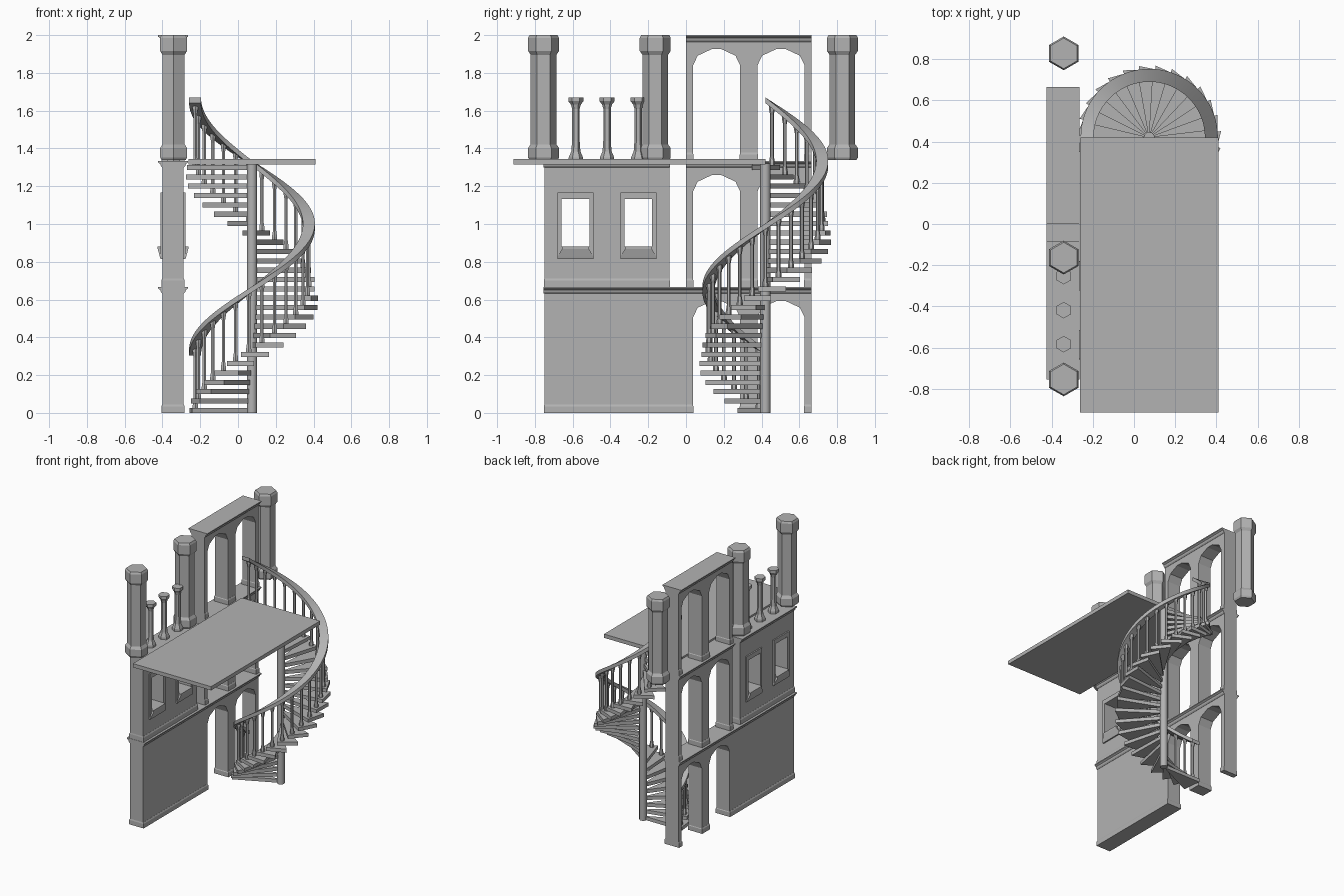
import bpy, bmesh, math

if "Cube" in bpy.data.objects:
    bpy.data.objects.remove(bpy.data.objects["Cube"])

stone = bpy.data.materials.new("stone_grey")
stone.diffuse_color = (0.45, 0.45, 0.45, 1)
stone.use_nodes = True
stone.node_tree.nodes["Principled BSDF"].inputs["Base Color"].default_value = stone.diffuse_color
WX = -0.344          # centre plane of the facade
HW = 0.056           # half thickness of the facade
F = 0.667            # storey height


def finish(name, bm):
    bmesh.ops.recalc_face_normals(bm, faces=bm.faces)
    me = bpy.data.meshes.new(name)
    bm.to_mesh(me)
    bm.free()
    me.materials.append(stone)
    ob = bpy.data.objects.new(name, me)
    bpy.context.collection.objects.link(ob)
    return ob


def add_loft(bm, rings):
    vs = [[bm.verts.new(p) for p in r] for r in rings]
    n = len(rings[0])
    for a, b in zip(vs, vs[1:]):
        for i in range(n):
            j = (i + 1) % n
            bm.faces.new((a[i], a[j], b[j], b[i]))
    bm.faces.new(vs[0][::-1])
    bm.faces.new(vs[-1])


def loft(name, rings):
    bm = bmesh.new()
    add_loft(bm, rings)
    return finish(name, bm)


def rect(x, y0, y1, hx, z, grow=0.0):
    return [(x - hx, y0 - grow, z), (x + hx, y0 - grow, z),
            (x + hx, y1 + grow, z), (x - hx, y1 + grow, z)]


def ngon(x, y, r, z, n=6, rot=math.pi / 2):
    return [(x + r * math.cos(rot + math.tau * i / n),
             y + r * math.sin(rot + math.tau * i / n), z) for i in range(n)]


def turned(name, x, y, profile, n=6):
    return loft(name, [ngon(x, y, r, z, n) for r, z in profile])


def grid_wall(name, ys, zs, half, holes):
    # slab made of cells, leaving out the window cells
    bm = bmesh.new()
    v = [[bm.verts.new((WX - half, y, z)) for z in zs] for y in ys]
    for i in range(len(ys) - 1):
        for j in range(len(zs) - 1):
            if (i, j) not in holes:
                bm.faces.new((v[i][j], v[i + 1][j], v[i + 1][j + 1], v[i][j + 1]))
    bmesh.ops.dissolve_limit(bm, angle_limit=0.01, verts=[], edges=[])
    ext = bmesh.ops.extrude_face_region(bm, geom=bm.faces[:], use_keep_orig=True)
    bmesh.ops.translate(bm, vec=(2 * half, 0, 0),
                        verts=[g for g in ext["geom"] if isinstance(g, bmesh.types.BMVert)])
    return finish(name, bm)


def cornice(name, y0, y1, ztop):
    prof = [(HW + 0.001, -0.036), (0.064, -0.028), (0.068, -0.016), (0.08, -0.008), (0.08, 0)]
    loft(name, [rect(WX, y0, y1, h, ztop + dz) for h, dz in prof])


def base_trim(name, y0, y1, z, grow=0.0):
    loft(name, [rect(WX, y0, y1, 0.062, z, grow), rect(WX, y0, y1, 0.062, z + 0.034, grow),
                rect(WX, y0, y1, HW + 0.001, z + 0.044, 0)])


# arcade: three storeys of double arches
L, R = 0.665, 0.125
for s in range(3):
    z0 = s * F
    out = [(0, z0)]
    for c in (0.162, 0.503):
        out += [(c - R, z0), (c - R, z0 + 0.505), (c - 0.8 * R, z0 + 0.557), (c - 0.2 * R, z0 + 0.592),
                (c + 0.2 * R, z0 + 0.592), (c + 0.8 * R, z0 + 0.557), (c + R, z0 + 0.505), (c + R, z0)]
    out += [(L, z0), (L, z0 + F - 0.002), (0, z0 + F - 0.002)]
    loft(f"arcade_{s}", [[(WX + k * HW, y, z) for y, z in out] for k in (-1, 1)])
    for i, (a, b) in enumerate(((0.006, 0.034), (0.29, 0.375), (0.631, L - 0.006))):
        base_trim(f"arcade_{s}_post_base_{i}", a, b, z0, 0.006)
    if s:
        cornice(f"arcade_cornice_{s}", 0, L, z0 + F - (0.001 if s == 2 else 0))

# ground floor wall
loft("ground_wall", [rect(WX, -0.75, 0.0, HW, z) for z in (0, F - 0.01)])
base_trim("ground_wall_base", -0.75, 0.0, 0, 0.003)
cornice("ground_cornice", -0.754, L, F)

# upper wall with two windows
wins = ((-0.68, -0.49), (-0.347, -0.157))
ys = [-0.75] + [y for a, b in wins for y in (a + 0.02, b - 0.02)] + [-0.088]
grid_wall("upper_wall", ys, [F, 0.88, 1.135, 2 * F - 0.01], HW, {(1, 1), (3, 1)})
base_trim("upper_wall_base", -0.75, -0.088, F, 0.002)
cornice("upper_cornice", -0.754, -0.085, 2 * F)
for i, (a, b) in enumerate(wins):
    grid_wall(f"window_frame_{i}", [a, a + 0.022, b - 0.022, b], [0.815, 0.882, 1.132, 1.167],
              0.066, {(1, 1)})
    # sloped sill brackets on both faces
    loft(f"window_sill_{i}", [rect(WX, a, b, 0.066, 0.815), rect(WX, a, b, 0.07, 0.828),
                              rect(WX, a + 0.024, b - 0.024, 0.081, 0.868),
                              rect(WX, a + 0.024, b - 0.024, 0.081, 0.882)])

# large hexagonal columns and small parapet balusters
Z2 = 1.345
for i, y in enumerate((-0.754, -0.163, 0.828)):
    turned(f"hex_column_{i}", WX + 0.003, y,
           [(0.074, 1.338), (0.082, 1.352), (0.082, 1.402), (0.068, 1.422),
            (0.068, 1.896), (0.082, 1.916), (0.082, 1.985), (0.074, 2.0)])
for i, y in enumerate((-0.583, -0.418, -0.253)):
    turned(f"parapet_baluster_{i}", WX + 0.003, y,
           [(0.038, 1.334), (0.038, 1.352), (0.024, 1.385), (0.02, 1.44),
            (0.02, 1.61), (0.026, 1.632), (0.04, 1.65), (0.04, 1.67)])

# platform
loft("platform", [rect(0.074, -0.914, 0.42, 0.335, z) for z in (1.316, Z2)])

# spiral staircase: one full turn, counter-clockwise from -x
CX, CY, N, RISE = 0.074, 0.42, 27, 1.335


def polar(r, a, z):
    return (CX + r * math.cos(a), CY + r * math.sin(a), z)


turned("stair_post", CX, CY, [(0.027, 0), (0.027, 1.32)], 12)
step = math.tau / N
for i in range(N):
    a, z = math.pi + i * step, i * RISE / N
    b = a + math.radians(25)
    loft(f"stair_tread_{i}", [[polar(0.02, a, h), polar(0.332, a, h),
                               polar(0.35, b, h), polar(0.02, b, h)] for h in (z, z + 0.027)])
    # stair baluster from tread to rail
    am = a + step * 0.5
    x, y, _ = polar(0.302, am, 0)
    top = 0.318 + RISE * (i + 0.5) / N
    turned(f"stair_baluster_{i}", x, y, [(0.016, z + 0.02), (0.016, z + 0.04), (0.01, z + 0.075),
                                         (0.01, top - 0.05), (0.016, top - 0.02), (0.016, top)])

# helical handrail
rings = []
M = 72
for k in range(M + 1):
    t = k / M
    a, z = math.pi + math.tau * t, 0.32 + RISE * t
    rings.append([polar(0.27, a, z - 0.015), polar(0.333, a, z - 0.015),
                  polar(0.333, a, z + 0.015), polar(0.27, a, z + 0.015)])
rail = loft("handrail", rings)
for name in ("handrail", "stair_post"):
    ob = bpy.data.objects[name]
    bpy.ops.object.select_all(action='DESELECT')
    ob.select_set(True)
    bpy.context.view_layer.objects.active = ob
    bpy.ops.object.shade_smooth_by_angle(angle=math.radians(35))
